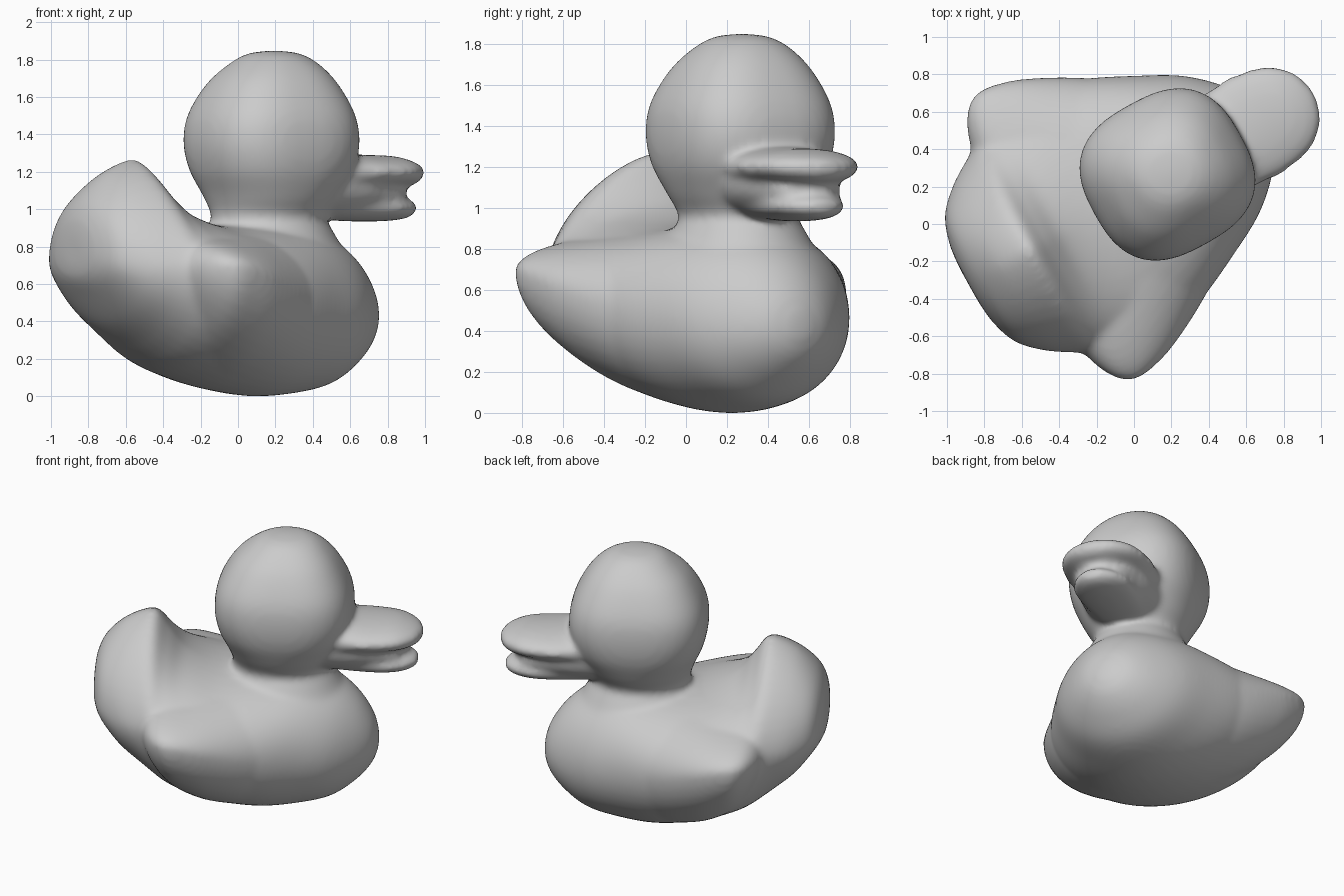
import bpy, bmesh, math

SEG, SUB = 48, 6


def catmull(rows):
    """Smoothly interpolate a short table of section values."""
    out = []
    for i in range(len(rows) - 1):
        p0, p1 = rows[max(i - 1, 0)], rows[i]
        p2, p3 = rows[i + 1], rows[min(i + 2, len(rows) - 1)]
        for k in range(SUB):
            t = k / SUB
            out.append([0.5 * (2*b + (c - a)*t + (2*a - 5*b + 4*c - d)*t*t + (3*b - a - 3*c + d)*t**3)
                        for a, b, c, d in zip(p0, p1, p2, p3)])
    out.append(list(rows[-1]))
    return out


def sp(x, n):
    return math.copysign(abs(x) ** (2 / n), x)


def add_loft(bm, rings):
    loops = [[bm.verts.new(p) for p in r] for r in rings]
    for a, b in zip(loops, loops[1:]):
        for i in range(SEG):
            j = (i + 1) % SEG
            bm.faces.new((a[i], a[j], b[j], b[i]))
    bm.faces.new(loops[0][::-1])
    bm.faces.new(loops[-1])


def lengthwise(rows, over=2.0):
    """Rows: position, half width, bottom, widest height, top, optional upper exponent."""
    rings = []
    for u, w, lo, mid, hi, n in catmull([r if len(r) == 6 else r + (over,) for r in rows]):
        ring = []
        for i in range(SEG):
            t = 2 * math.pi * i / SEG
            c, s = math.cos(t), math.sin(t)
            e = n if s > 0 else 2.0
            h = hi - mid if s > 0 else mid - lo
            ring.append((u, w * sp(c, e), mid + h * sp(s, e)))
        rings.append(ring)
    return rings


def upright(rows):
    """Rows: height, centre, half length, half width, exponent."""
    rings = []
    for z, u, a, b, n in catmull(rows):
        rings.append([(u + a * sp(math.cos(2 * math.pi * i / SEG), n),
                       b * sp(math.sin(2 * math.pi * i / SEG), n), z) for i in range(SEG)])
    return rings


bm = bmesh.new()

# body with raised, curled tail
add_loft(bm, lengthwise([
    (-.93, .10, .70, .77, .86, 2), (-.915, .24, .63, .75, .96, 2),
    (-.86, .39, .545, .72, 1.07, 1.9), (-.74, .51, .39, .69, 1.19, 1.65),
    (-.60, .60, .27, .68, 1.26, 1.5), (-.53, .65, .215, .68, 1.255, 1.4),
    (-.45, .70, .16, .66, 1.14, 1.4), (-.34, .74, .11, .64, 1.01, 1.6),
    (-.13, .75, .045, .58, .92, 2), (.15, .66, 0, .52, .92, 2.1),
    (.40, .54, .015, .48, .91, 2.1), (.60, .43, .06, .45, .85, 2),
    (.75, .30, .16, .43, .74, 2), (.85, .17, .27, .43, .60, 2),
    (.89, .05, .37, .42, .48, 2)]))

# wings: a wide saddle bulging out of both flanks
add_loft(bm, lengthwise([
    (-.57, .62, .50, .68, .80), (-.53, .74, .40, .69, .85), (-.47, .83, .29, .70, .875),
    (-.39, .875, .19, .69, .885), (-.28, .865, .11, .67, .89), (-.13, .815, .05, .62, .90),
    (.10, .695, .02, .54, .90), (.40, .50, .04, .48, .86)]))

# neck and head
add_loft(bm, upright([
    (.78, .26, .42, .38, 2), (.89, .27, .345, .315, 2), (.96, .27, .315, .285, 2),
    (1.07, .28, .355, .345, 2.2),
    (1.21, .285, .42, .405, 2.5), (1.36, .285, .445, .425, 2.65), (1.51, .285, .42, .405, 2.65),
    (1.67, .29, .335, .325, 2.5), (1.775, .30, .235, .23, 2.3), (1.83, .30, .145, .14, 2),
    (1.847, .30, .03, .03, 2)]))

# upper bill
add_loft(bm, lengthwise([
    (.45, .27, 1.08, 1.20, 1.27), (.70, .285, 1.09, 1.20, 1.295),
    (.85, .29, 1.10, 1.20, 1.29), (1.0, .26, 1.11, 1.20, 1.285),
    (1.09, .205, 1.12, 1.20, 1.265), (1.15, .13, 1.14, 1.20, 1.24),
    (1.18, .03, 1.175, 1.195, 1.215)]))

# lower bill
add_loft(bm, lengthwise([
    (.40, .17, .95, 1.04, 1.10), (.75, .185, .935, 1.01, 1.085),
    (.95, .19, .935, 1.01, 1.075), (1.07, .145, .945, 1.01, 1.06),
    (1.13, .08, .965, 1.01, 1.045), (1.15, .03, .99, 1.01, 1.03)]))

# filled mouth between the bills
add_loft(bm, lengthwise([
    (.40, .27, .95, 1.13, 1.25), (.70, .25, .95, 1.13, 1.25),
    (.85, .215, .96, 1.11, 1.22), (1.0, .16, 1.0, 1.08, 1.18),
    (1.08, .05, 1.03, 1.08, 1.13)]))

bmesh.ops.recalc_face_normals(bm, faces=bm.faces)
mesh = bpy.data.meshes.new("bath_duck")
bm.to_mesh(mesh)
bm.free()
duck = bpy.data.objects.new("bath_duck", mesh)
bpy.context.collection.objects.link(duck)

# fuse the parts into one soft skin
rem = duck.modifiers.new("fuse", 'REMESH')
rem.mode = 'VOXEL'
rem.voxel_size = 0.018
rem.use_smooth_shade = True
soft = duck.modifiers.new("soften", 'SMOOTH')
soft.factor = 0.5
soft.iterations = 16

# turn the duck to its heading
ang = math.radians(29)
duck.rotation_euler.z = ang
duck.location = (-.145 * math.sin(ang), .145 * math.cos(ang), 0)
